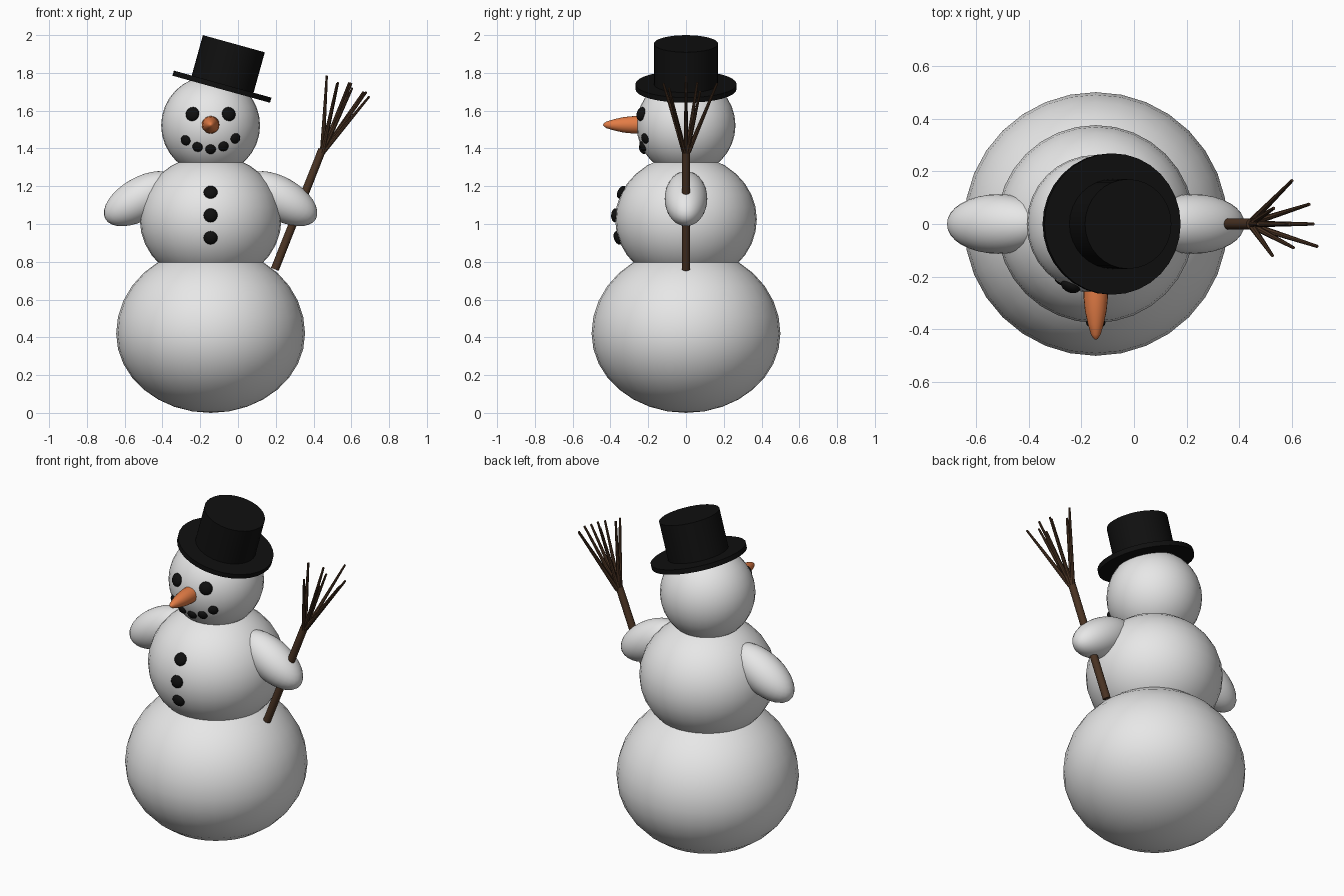
import bpy
import math
from mathutils import Vector

cube = bpy.data.objects.get("Cube")
if cube:
    bpy.data.objects.remove(cube, do_unlink=True)

CX = -0.145  # body axis


def material(name, rgb):
    m = bpy.data.materials.new(name)
    m.use_nodes = True
    m.diffuse_color = (*rgb, 1)
    bsdf = next(n for n in m.node_tree.nodes if n.type == 'BSDF_PRINCIPLED')
    bsdf.inputs["Base Color"].default_value = (*rgb, 1)
    return m


SNOW = material("snow white", (0.8, 0.8, 0.8))
COAL = material("coal black", (0.005, 0.005, 0.005))
CARROT = material("carrot orange", (0.76, 0.2, 0.06))
WOOD = material("wood brown", (0.07, 0.034, 0.017))


def finish(name, mat):
    ob = bpy.context.object
    ob.name = name
    ob.data.name = name
    ob.data.materials.append(mat)
    bpy.ops.object.shade_smooth_by_angle(angle=math.radians(40))
    return ob


def ball(name, loc, size, mat, rot=(0, 0, 0), segs=32):
    bpy.ops.mesh.primitive_uv_sphere_add(
        segments=segs, ring_count=segs // 2, radius=1, location=loc, rotation=rot)
    bpy.context.object.scale = size
    bpy.ops.object.transform_apply(location=False, rotation=False, scale=True)
    return finish(name, mat)


def rod(name, a, b, r1, r2, mat, verts=12):
    a, b = Vector(a), Vector(b)
    d = b - a
    bpy.ops.mesh.primitive_cone_add(
        vertices=verts, radius1=r1, radius2=r2, depth=d.length,
        location=(a + b) / 2, rotation=d.to_track_quat('Z', 'Y').to_euler())
    return finish(name, mat)


def lathe(name, profile, loc, rot, mat, steps=32):
    """Spin a (radius, height) profile around the local z axis."""
    n = len(profile)
    verts = [(r * math.cos(2 * math.pi * i / steps), r * math.sin(2 * math.pi * i / steps), z)
             for i in range(steps) for r, z in profile]
    faces = []
    for i in range(steps):
        j = (i + 1) % steps
        faces += [(i * n + k, j * n + k, j * n + k + 1, i * n + k + 1) for k in range(n - 1)]
    faces.append([i * n for i in reversed(range(steps))])
    faces.append([i * n + n - 1 for i in range(steps)])
    me = bpy.data.meshes.new(name)
    me.from_pydata(verts, [], faces)
    ob = bpy.data.objects.new(name, me)
    bpy.context.collection.objects.link(ob)
    bpy.ops.object.select_all(action='DESELECT')
    bpy.context.view_layer.objects.active = ob
    ob.select_set(True)
    ob.location, ob.rotation_euler = loc, rot
    return finish(name, mat)


# Snowballs, the lowest one settled a little flatter underneath
base = ball("bottom_snowball", (CX, 0, 0.42), (0.5, 0.5, 0.455), SNOW)
for v in base.data.vertices:
    if v.co.z < 0:
        v.co.z *= 0.42 / 0.455
ball("middle_snowball", (CX, 0, 1.024), (0.375, 0.375, 0.342), SNOW)
HEAD = Vector((CX, 0, 1.522))
ball("head", HEAD, (0.262, 0.262, 0.262), SNOW)

# Arms
for side, label in ((-1, "right"), (1, "left")):
    ball(label + "_arm", (CX + side * 0.37, 0, 1.134), (0.216, 0.113, 0.113), SNOW,
         rot=(0, side * math.radians(30), 0))


# Coal pieces pressed into a round surface
def coal(name, x, z, centre, radii, r):
    dx, dz = x - centre.x, z - centre.z
    y = -radii[0] * math.sqrt(max(0, 1 - (dx / radii[0]) ** 2 - (dz / radii[1]) ** 2))
    normal = Vector((dx / radii[0] ** 2, y / radii[0] ** 2, dz / radii[1] ** 2))
    ball(name, (x, y, z), (r, r, r * 0.6), COAL,
         rot=normal.to_track_quat('Z', 'Y').to_euler(), segs=16)


for side, label in ((-1, "right"), (1, "left")):
    coal(label + "_eye", CX + side * 0.096, 1.582, HEAD, (0.262, 0.262), 0.038)
for i, (dx, z) in enumerate(((-0.132, 1.443), (-0.069, 1.408), (0, 1.396),
                             (0.068, 1.411), (0.131, 1.453))):
    coal(f"mouth_coal_{i + 1}", CX + dx, z, HEAD, (0.262, 0.262), 0.028)
for i, z in enumerate((1.168, 1.046, 0.927)):
    coal(f"button_{i + 1}", CX, z, Vector((CX, 0, 1.024)), (0.375, 0.342), 0.037)

# Carrot nose pointing forward
lathe("carrot_nose",
      [(0.047, 0), (0.046, 0.05), (0.041, 0.1), (0.03, 0.15), (0.018, 0.19), (0.008, 0.205), (0.001, 0.209)],
      (CX, -0.23, 1.525), (math.radians(90), 0, 0), CARROT, steps=20)

# Tilted top hat
lathe("top_hat", [(0.268, -0.014), (0.268, 0.014), (0.17, 0.014), (0.17, 0.236)],
      (-0.085, 0, 1.727), (0, math.radians(15.5), 0), COAL)

# Broom
TOP = Vector((0.446, 0, 1.395))
rod("broom_handle", (0.195, 0, 0.76), TOP, 0.022, 0.021, WOOD, 16)
tips = ((0.6, 0.165, 1.745), (0.665, 0.075, 1.7), (0.68, 0, 1.7), (0.695, -0.085, 1.675),
        (0.605, -0.09, 1.72), (0.525, -0.12, 1.745), (0.53, 0.06, 1.75),
        (0.59, 0, 1.75), (0.47, 0, 1.785))
for i, tip in enumerate(tips):
    tip = Vector(tip)
    start = TOP + (tip - TOP) * 0.02 + Vector((0, tip.y * 0.06, -0.02))
    rod(f"broom_twig_{i + 1}", start, tip, 0.013, 0.006, WOOD, 8)
